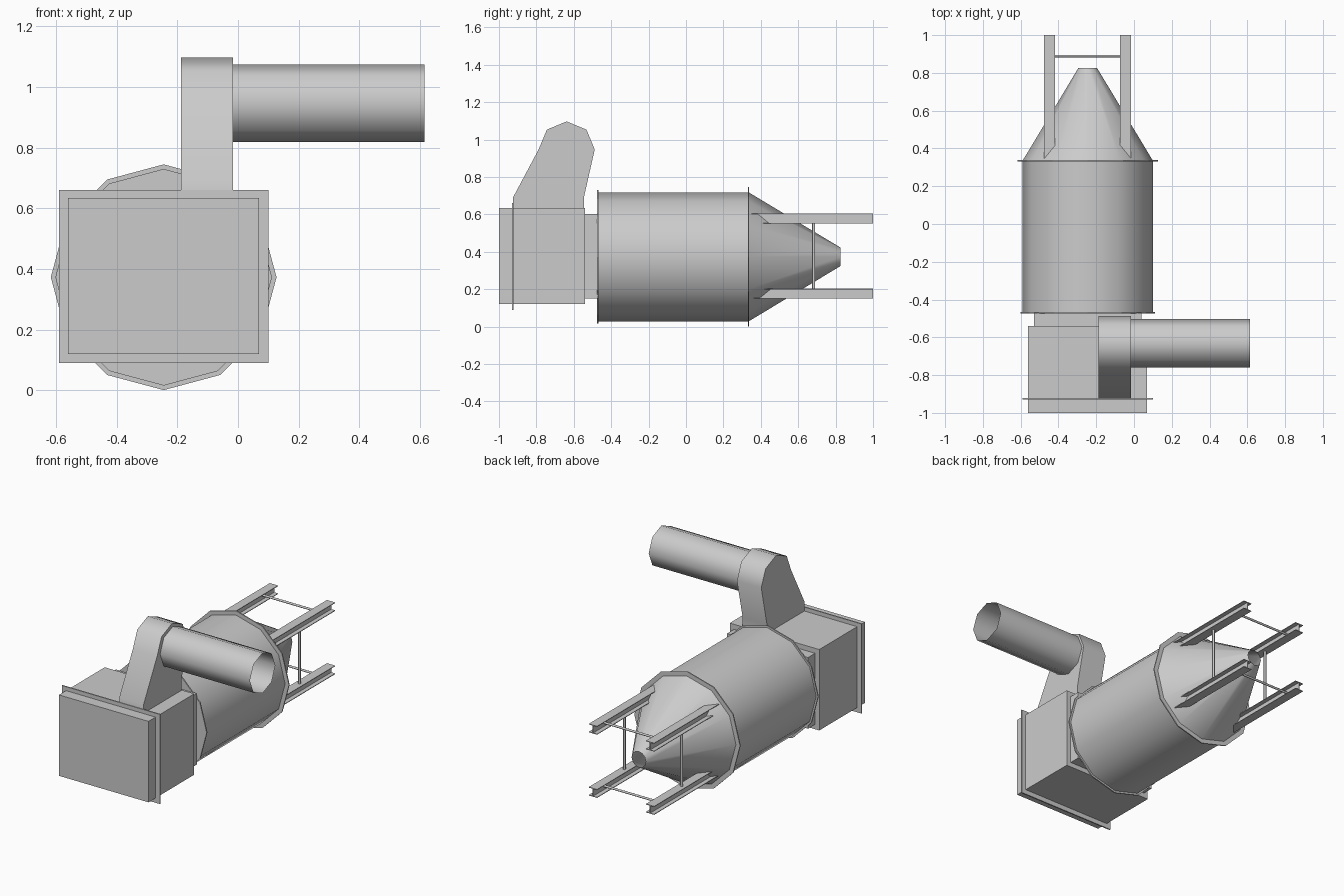
import bpy, bmesh
from math import pi, radians

if "Cube" in bpy.data.objects:
    bpy.data.objects.remove(bpy.data.objects["Cube"])

CX, CZ = -0.245, 0.373      # drum axis


def smooth(ob, angle):
    bpy.ops.object.select_all(action='DESELECT')
    ob.select_set(True)
    bpy.context.view_layer.objects.active = ob
    bpy.ops.object.shade_smooth_by_angle(angle=radians(angle))


def box(name, x, y, z):
    mid = [(a + b) / 2 for a, b in (x, y, z)]
    bpy.ops.mesh.primitive_cube_add(size=1, location=mid)
    ob = bpy.context.object
    ob.name = name
    ob.scale = [b - a for a, b in (x, y, z)]
    bpy.ops.object.transform_apply(location=False, rotation=False, scale=True)
    return ob


def tube(name, axis, start, end, centre, r1, r2=None, sides=12, cap='NGON', angle=0):
    """Cylinder or cone running from start to end along an axis."""
    i = 'xyz'.index(axis)
    loc = list(centre)
    loc.insert(i, (start + end) / 2)
    rot = [(0, pi / 2, 0), (-pi / 2, 0, 0), (0, 0, 0)][i]
    bpy.ops.mesh.primitive_cone_add(vertices=sides, radius1=r1, radius2=r1 if r2 is None else r2,
                                    depth=end - start, end_fill_type=cap, location=loc, rotation=rot)
    ob = bpy.context.object
    ob.name = name
    if angle:
        smooth(ob, angle)
    return ob


def prism(name, profile, place, depth):
    """Extrude a closed profile; place maps (u, v) to a 3D point."""
    bm = bmesh.new()
    face = bm.faces.new([bm.verts.new(place(u, v)) for u, v in profile])
    new = bmesh.ops.extrude_face_region(bm, geom=[face])['geom']
    bmesh.ops.translate(bm, vec=depth, verts=[g for g in new if isinstance(g, bmesh.types.BMVert)])
    bmesh.ops.recalc_face_normals(bm, faces=bm.faces)
    me = bpy.data.meshes.new(name)
    bm.to_mesh(me)
    bm.free()
    ob = bpy.data.objects.new(name, me)
    bpy.context.collection.objects.link(ob)
    return ob


# Front housing with its flange and the neck to the drum
box('housing', (-0.56, 0.07), (-1.0, -0.54), (0.12, 0.635))
box('housing_flange', (-0.59, 0.10), (-0.929, -0.921), (0.09, 0.66))
box('neck', (-0.53, 0.04), (-0.54, -0.47), (0.15, 0.603))

# Drum, flanges and open-tipped cone
tube('drum', 'y', -0.47, 0.335, (CX, CZ), 0.345, angle=40)
tube('front_flange', 'y', -0.475, -0.467, (CX, CZ), 0.357)
tube('rear_flange', 'y', 0.331, 0.338, (CX, CZ), 0.372)
tube('cone', 'y', 0.335, 0.825, (CX, CZ), 0.345, 0.05, cap='NOTHING', angle=40)

# Upright duct with rounded top, and side pipe
duct = prism('duct', [(-0.925, 0.62), (-0.925, 0.69), (-0.788, 0.947), (-0.744, 1.053),
                      (-0.638, 1.097), (-0.532, 1.053), (-0.488, 0.947), (-0.546, 0.69),
                      (-0.546, 0.62)],
             lambda u, v: (-0.188, u, v), (0.171, 0, 0))
smooth(duct, 50)
tube('side_pipe', 'x', -0.017, 0.615, (-0.631, 0.947), 0.128, sides=8, cap='NOTHING', angle=50)

# Four I-beams running back from the drum
w, h, t = 0.029, 0.027, 0.002
half = [(w, -h), (w, -h + 2 * t), (t, -h + 2 * t), (t, h - 2 * t), (w, h - 2 * t), (w, h)]
section = half + [(-u, v) for u, v in reversed(half)]
beam_x, beam_z = (-0.447, -0.045), (0.176, 0.578)
for x in beam_x:
    for z in beam_z:
        prism('beam', section, lambda u, v: (x + u, 0.335, z + v), (0, 0.665, 0))

# Tie rods between the beams
for x in beam_x:
    tube('upright_rod', 'z', beam_z[0] + h, beam_z[1] - h, (x, 0.683), 0.008, sides=8, angle=50)
for z in beam_z:
    tube('cross_rod', 'x', beam_x[0], beam_x[1], (0.889, z), 0.007, sides=8, angle=50)
